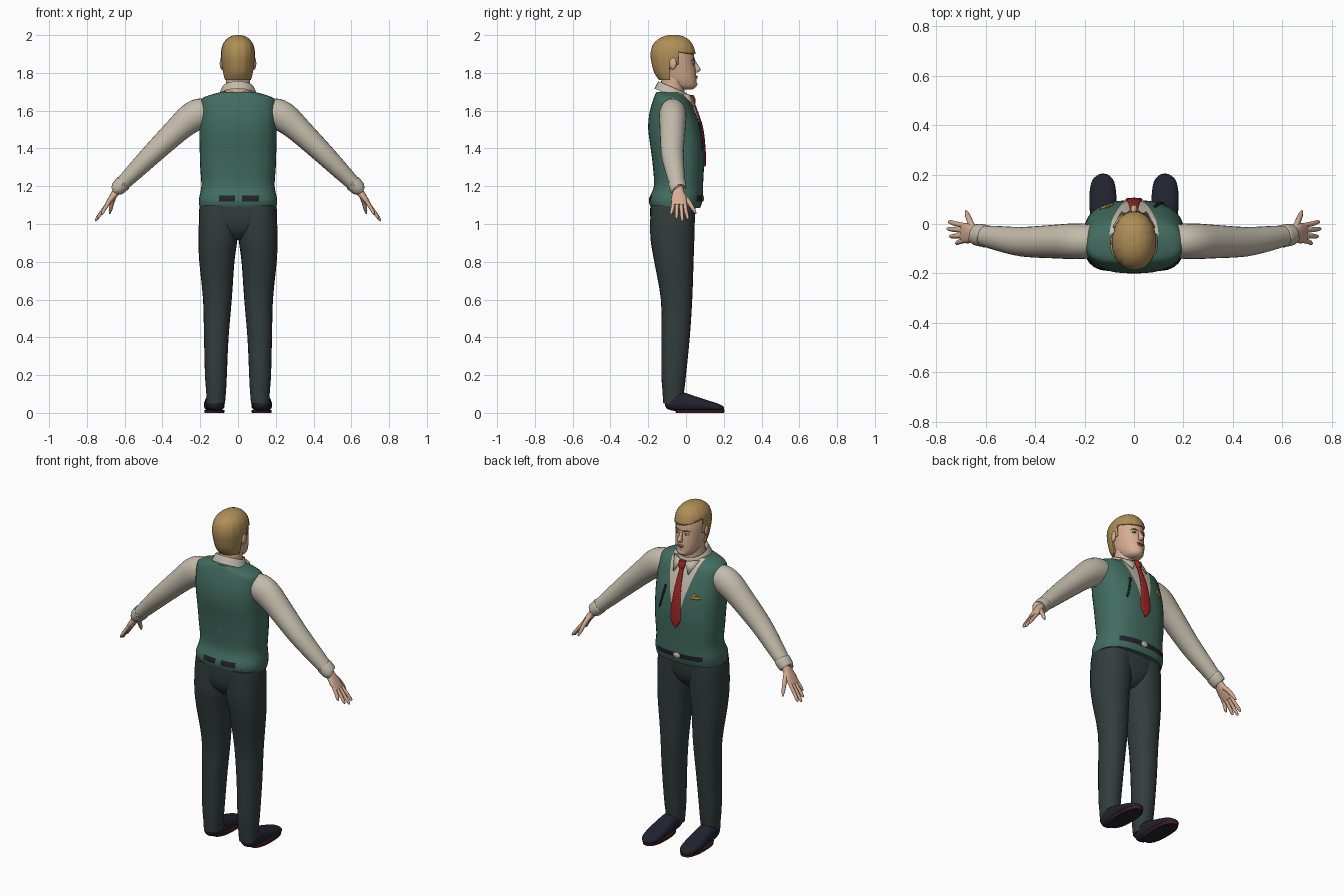
import bpy, bmesh, math
from mathutils import Vector, Matrix

if "Cube" in bpy.data.objects:
    bpy.data.objects.remove(bpy.data.objects["Cube"])

X, Y, Z = Vector((1, 0, 0)), Vector((0, 1, 0)), Vector((0, 0, 1))


def material(name, r, g, b):
    m = bpy.data.materials.new(name)
    m.use_nodes = True
    m.diffuse_color = (r, g, b, 1)
    node = m.node_tree.nodes["Principled BSDF"]
    node.inputs["Base Color"].default_value = (r, g, b, 1)
    node.inputs["Roughness"].default_value = 0.8
    return m


GREEN = material("vest green", .055, .15, .115)
CHARCOAL = material("trouser charcoal", .033, .045, .045)
CREAM = material("shirt cream", .55, .50, .41)
SKIN = material("skin", .68, .42, .29)
BLOND = material("hair blond", .43, .27, .095)
RED = material("tie red", .33, .02, .017)
NAVY = material("leather navy", .016, .016, .03)
GOLD = material("badge gold", .45, .27, .05)
MAROON = material("sole maroon", .06, .012, .012)
LIP = material("lip", .42, .19, .13)


def finish(name, bm, mat):
    bmesh.ops.recalc_face_normals(bm, faces=bm.faces)
    me = bpy.data.meshes.new(name)
    bm.to_mesh(me)
    bm.free()
    me.materials.append(mat)
    me.shade_smooth()
    me.set_sharp_from_angle(angle=math.radians(50))
    ob = bpy.data.objects.new(name, me)
    bpy.context.collection.objects.link(ob)
    return ob


def smooth_rings(rings, steps):
    """Catmull-Rom resampling of ring tuples."""
    r = [Vector(p) for p in rings]
    out = []
    for i in range(len(r) - 1):
        p0, p1, p2, p3 = r[max(i - 1, 0)], r[i], r[i + 1], r[min(i + 2, len(r) - 1)]
        for k in range(steps):
            t = k / steps
            out.append(p1 + (p2 - p0) * (t / 2) + (p0 * 2 - p1 * 5 + p2 * 4 - p3) * (t * t / 2)
                       + (p1 * 3 - p0 - p2 * 3 + p3) * (t ** 3 / 2))
    return out + [r[-1]]


def loft(name, rings, mat, side=X, along=None, n=24, power=2.0, steps=3, caps=True, shear=0, ripple=0):
    """Skin rings (x, y, z, half width along side, half width across)."""
    bm = bmesh.new()
    path = smooth_rings(rings, steps)
    loops = []
    for i, p in enumerate(path):
        c = Vector(p[:3])
        t = along or (Vector(path[min(i + 1, len(path) - 1)][:3]) - Vector(path[max(i - 1, 0)][:3])).normalized()
        v = t.cross(side).normalized()
        u = v.cross(t)
        loop = []
        for k in range(n):
            a = 2 * math.pi * k / n
            ca, sa = math.cos(a), math.sin(a)
            w = 1 + ripple * math.sin(a * 15)
            co = c + u * (math.copysign(abs(ca) ** (2 / power), ca) * p[3] * w) \
                   + v * (math.copysign(abs(sa) ** (2 / power), sa) * p[4] * w)
            co.z += shear * (co.y + .08)
            loop.append(bm.verts.new(co))
        loops.append(loop)
    for a, b in zip(loops, loops[1:]):
        for k in range(n):
            bm.faces.new((a[k], a[k - 1], b[k - 1], b[k]))
    if caps:
        bm.faces.new(loops[0])
        bm.faces.new(loops[-1])
    return finish(name, bm, mat)


def upright(name, rows, mat, **kw):
    """Loft from rows (z, back y, front y, half width)."""
    rings = [(0, (b + f) / 2, z, w, (f - b) / 2) for z, b, f, w in rows]
    return loft(name, rings, mat, along=Z, **kw)


def ball(name, at, size, mat, turn=0):
    bm = bmesh.new()
    bmesh.ops.create_uvsphere(bm, u_segments=16, v_segments=10, radius=1)
    bm.transform(Matrix.Translation(at) @ Matrix.Rotation(math.radians(turn), 4, 'Z') @ Matrix.Diagonal((*size, 1)))
    return finish(name, bm, mat)


def edit(ob, cuts=(), remove=None):
    """Cut along planes (point, normal) and drop faces chosen by a rule."""
    bm = bmesh.new()
    bm.from_mesh(ob.data)
    for co, no in cuts:
        bmesh.ops.bisect_plane(bm, geom=bm.verts[:] + bm.edges[:] + bm.faces[:], plane_co=co, plane_no=no)
    if remove:
        bad = [f for f in bm.faces if remove(f.calc_center_median())]
        bmesh.ops.delete(bm, geom=bad, context='FACES')
    bm.to_mesh(ob.data)
    bm.free()


def paint(ob, mat, rule):
    ob.data.materials.append(mat)
    for p in ob.data.polygons:
        if rule(p.center, p.normal):
            p.material_index = len(ob.data.materials) - 1


# Vest, with the shirt opening and belt as cut faces
vest = upright("vest", [(1.085, -.185, .075, .203), (1.13, -.197, .088, .207), (1.2, -.17, .09, .194),
                        (1.3, -.175, .095, .2), (1.4, -.187, .095, .203), (1.5, -.2, .082, .205),
                        (1.58, -.195, .055, .204), (1.64, -.18, .028, .2), (1.668, -.17, .004, .185),
                        (1.687, -.163, -.015, .135), (1.7, -.155, -.025, .085)], GREEN, n=40, power=2.5)
V_TIP, V_SLOPE = 1.31, .26
edit(vest, [((0, 0, V_TIP), (s, 0, -V_SLOPE)) for s in (1, -1)]
     + [((0, 0, z), Z) for z in (1.12, 1.15)] + [((x, 0, 0), X) for x in (-.15, -.1, -.015, .02, .11, .15)])
paint(vest, CREAM, lambda c, n: c.y > -.04 and abs(c.x) < V_SLOPE * (c.z - V_TIP))
paint(vest, NAVY, lambda c, n: 1.12 < c.z < 1.15 and
      (abs(c.x) < .15 if c.y > 0 else c.y < -.1 and (-.1 < c.x < -.015 or .02 < c.x < .11)))
ball("belt_buckle", (0, .089, 1.135), (.023, .007, .017), CREAM)

# Tie, collar, pen and badge
loft("tie", [(0, .099, 1.305, .003, .005), (0, .1, 1.36, .034, .006), (0, .087, 1.5, .024, .006),
             (0, .056, 1.6, .015, .006), (0, .036, 1.65, .011, .006)], RED, along=Z, n=12, power=3)
loft("tie_knot", [(0, .04, 1.637, .012, .01), (0, .038, 1.66, .02, .013), (0, .03, 1.682, .022, .01)],
     RED, along=Z, n=12, power=3)
upright("collar", [(1.70, -.137, -.003, .07), (1.726, -.145, .003, .08), (1.72, -.15, .008, .087),
                   (1.68, -.167, .016, .103)], CREAM, caps=False, shear=-.42)
loft("pen", [(.085, .07, 1.53, .007, .006), (.1, .082, 1.46, .006, .006), (.118, .083, 1.395, .005, .005)],
     NAVY, n=8)
ball("badge", (-.11, .071, 1.5), (.033, .006, .009), GOLD, 20)
ball("badge_crest", (-.105, .071, 1.512), (.011, .006, .014), GOLD, 20)

# Trouser seat
loft("trouser_seat", [(0, -.07, .915, .03, .06), (0, -.072, .96, .12, .1), (0, -.071, 1.03, .203, .118),
                      (0, -.068, 1.12, .198, .12)], CHARCOAL, along=Z, n=32, power=2.3)

# Head and neck
loft("neck", [(0, -.075, 1.62, .072, .066), (0, -.072, 1.7, .066, .064), (0, -.065, 1.78, .064, .064)], SKIN, along=Z)
upright("head", [(1.712, -.03, .03, .02), (1.72, -.06, .047, .04), (1.737, -.09, .056, .054), (1.77, -.125, .055, .067),
                 (1.81, -.15, .052, .074), (1.85, -.168, .046, .08), (1.9, -.177, .041, .082),
                 (1.95, -.162, .02, .072), (1.985, -.11, -.02, .035)], SKIN, n=32, power=2.1)
hair = upright("hair", [(1.762, -.142, 0, .07), (1.8, -.167, .04, .08), (1.85, -.181, .052, .087),
                        (1.9, -.187, .052, .09), (1.95, -.174, .036, .081), (1.983, -.14, .006, .055),
                        (1.998, -.1, -.03, .025), (2, -.075, -.055, .006)], BLOND, n=60, power=2.1, ripple=.008)
FRINGE, SLANT = Vector((0, 0, 1.913)), Vector((.12, .2, 1))
edit(hair, [(FRINGE, SLANT), ((0, -.04, 0), Y), ((0, -.085, 0), Y), ((0, 0, 1.845), Z)],
     lambda c: (c.y > -.04 and (c - FRINGE).dot(SLANT) < 0) or (c.y > -.085 and c.z < 1.845) or c.z < 1.763)
shell = hair.modifiers.new("thickness", 'SOLIDIFY')
shell.thickness = .012
shell.offset = -1

# Face
loft("nose", [(0, .04, 1.868, .007, .008), (0, .052, 1.84, .009, .012), (0, .06, 1.817, .014, .018),
              (0, .052, 1.803, .01, .01)], SKIN, along=Z, n=12)
ball("upper_lip", (0, .054, 1.782), (.022, .008, .004), LIP)
ball("lower_lip", (0, .054, 1.774), (.018, .008, .005), LIP)
ball("chin", (0, .046, 1.74), (.024, .014, .016), SKIN)

# Paired parts; left is +x
for s, which in ((1, "left_"), (-1, "right_")):
    def tube(name, rings, mat, **kw):
        return loft(which + name, [(s * r[0], *r[1:]) for r in rings], mat, **kw)

    # Face details
    ball(which + "eye", (s * .031, .036, 1.85), (.013, .009, .006), CREAM)
    ball(which + "pupil", (s * .031, .042, 1.85), (.005, .005, .005), NAVY)
    tube("eyebrow", [(.014, .044, 1.866, .003, .003), (.032, .042, 1.871, .004, .004),
                     (.05, .029, 1.865, .002, .002)], BLOND, side=Y, n=8)
    ball(which + "ear", (s * .086, -.07, 1.85), (.01, .02, .032), SKIN, -15 * s)

    # Collar point
    bm = bmesh.new()
    flap = [(s * .014, .032, 1.682), (s * .085, -.01, 1.69), (s * .05, .052, 1.615)]
    bm.faces.new([bm.verts.new(p) for p in flap])
    point = finish(which + "collar_point", bm, CREAM)
    point.modifiers.new("thickness", 'SOLIDIFY').thickness = .008

    # Sleeve and cuff
    tube("sleeve", [(.15, -.07, 1.59, .065, .07), (.2, -.07, 1.585, .071, .08), (.25, -.07, 1.56, .072, .079),
                    (.32, -.071, 1.5, .068, .068), (.45, -.072, 1.375, .06, .056), (.55, -.058, 1.275, .05, .046),
                    (.635, -.043, 1.19, .038, .035)], CREAM, side=Y)
    tube("cuff", [(.605, -.048, 1.22, .043, .04), (.61, -.047, 1.215, .046, .043), (.638, -.043, 1.187, .043, .039),
                  (.642, -.042, 1.183, .036, .033)], CREAM, side=Y)
    ball(which + "cuff_button", (s * .607, -.09, 1.21), (.007, .005, .007), CREAM)

    # Hand
    tube("palm", [(.625, -.044, 1.2, .026, .022), (.65, -.041, 1.163, .032, .02), (.672, -.038, 1.133, .041, .016),
                  (.695, -.036, 1.1, .037, .011)], SKIN, side=Y, n=16, power=2.4)
    tips = ((-.066, -.078, .722, 1.05), (-.047, -.05, .745, 1.028), (-.026, -.02, .755, 1.015), (-.007, .008, .75, 1.025))
    for finger, (y0, y1, x, z) in zip(("little", "ring", "middle", "index"), tips):
        tube(finger + "_finger", [(.68, y0, 1.12, .01, .01), ((.69 + x) / 2, (y0 + y1) / 2, (1.11 + z) / 2, .01, .0095),
                                  (x - .006, y1, z + .01, .008, .008), (x, y1, z, .003, .003)], SKIN, side=Y, n=10)
    tube("thumb", [(.65, -.022, 1.16, .014, .014), (.664, .012, 1.12, .013, .012), (.674, .038, 1.08, .01, .01),
                   (.68, .053, 1.055, .004, .004)], SKIN, side=Y, n=10)

    # Trouser leg
    tube("trouser_leg", [(.117, -.07, .05, .048, .05), (.116, -.067, .12, .053, .058), (.117, -.065, .2, .058, .065),
                         (.115, -.055, .4, .065, .075), (.109, -.05, .6, .076, .083), (.112, -.064, .8, .093, .104),
                         (.106, -.072, .92, .103, .116), (.102, -.071, 1.04, .104, .118), (.1, -.07, 1.1, .1, .116)],
         CHARCOAL, along=Z, power=2.2)

    # Shoe with flat sole
    tube("shoe", [(.122, -.112, .058, .012, .014), (.122, -.1, .056, .034, .034), (.122, -.06, .058, .048, .048),
                  (.123, -.01, .057, .05, .05), (.125, .04, .049, .053, .042), (.126, .11, .038, .055, .03),
                  (.126, .17, .028, .046, .021), (.126, .195, .023, .026, .013), (.126, .202, .022, .008, .005)],
         NAVY, along=Y, power=2.3)
    sole = tube("sole", [(.125, .074, 0, .052, .128), (.125, .074, .016, .054, .13)],
                MAROON, along=Z, n=32, power=2.5, steps=1)
    paint(sole, NAVY, lambda c, n: n.z < -.9)
